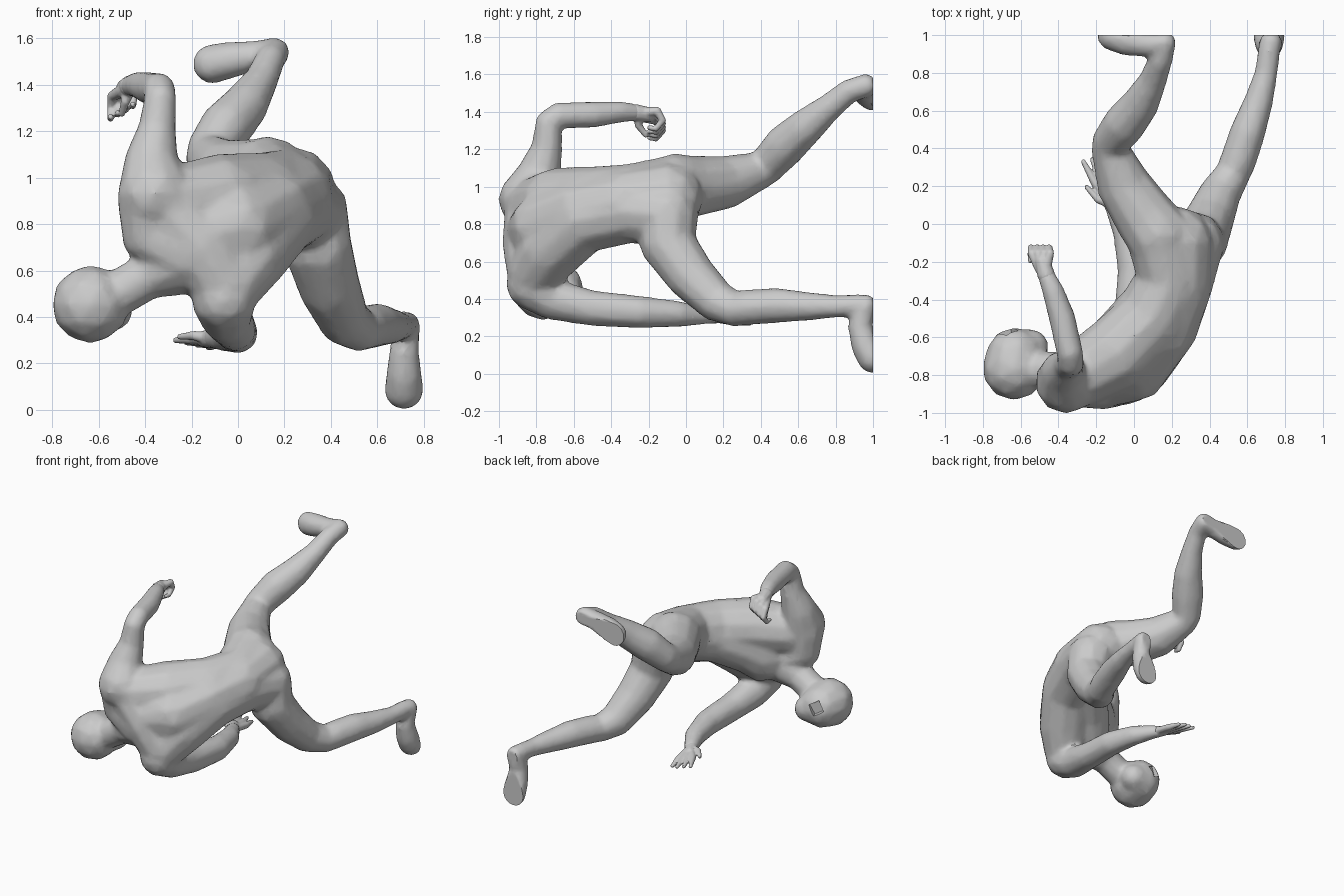
import bpy, bmesh, math
from mathutils import Vector, Matrix


def sweep(bm, pts):
    """Sphere swept along (x, y, z, radius) points."""
    for a, b in zip(pts, pts[1:]):
        a, b = Vector(a), Vector(b)
        step = max(0.006, 0.22 * min(a[3], b[3]))
        n = max(1, math.ceil((b.xyz - a.xyz).length / step))
        for i in range(n + 1):
            p = a.lerp(b, i / n)
            bmesh.ops.create_icosphere(bm, subdivisions=2, radius=p[3] * 1.03,
                                       matrix=Matrix.Translation(p.xyz))


def sculpt(name, chains, voxel, smooth, ratio, cutter=None):
    """Fuse the swept chains into one smooth skin."""
    bm = bmesh.new()
    for c in chains:
        sweep(bm, c)
    me = bpy.data.meshes.new(name)
    bm.to_mesh(me)
    bm.free()
    ob = bpy.data.objects.new(name, me)
    bpy.context.collection.objects.link(ob)
    bpy.ops.object.select_all(action='DESELECT')
    bpy.context.view_layer.objects.active = ob
    ob.select_set(True)
    m = ob.modifiers.new("fuse", 'REMESH')
    m.mode = 'VOXEL'
    m.voxel_size = voxel
    m = ob.modifiers.new("soften", 'SMOOTH')
    m.factor, m.iterations = 0.5, smooth
    m = ob.modifiers.new("reduce", 'DECIMATE')
    m.ratio = ratio
    if cutter:
        m = ob.modifiers.new("notch", 'BOOLEAN')
        m.operation, m.object = 'DIFFERENCE', cutter
    for mod in list(ob.modifiers):
        bpy.ops.object.modifier_apply(modifier=mod.name)
    # flat soles on the y = 1 plane
    for v in ob.data.vertices:
        v.co.y = min(v.co.y, 1.0)
        v.co.z = max(v.co.z, 0.0)
    bpy.ops.object.shade_smooth_by_angle(angle=math.radians(35))
    return ob


# torso: two flanks, back, belly and chest, shoulder girdle
torso = [
    [(0.13, -0.06, 1.0, .17), (0.19, -0.3, .955, .165), (0.1, -0.5, .92, .185),
     (-0.08, -0.68, .9, .2), (-0.28, -0.8, .88, .17)],
    [(0.31, -0.1, .85, .165), (0.25, -0.3, .87, .17), (0.16, -0.55, .82, .175),
     (0.04, -0.72, .67, .175), (-0.04, -0.81, .54, .145)],
    [(0.23, -0.1, .94, .19), (0.225, -0.33, .91, .185), (0.13, -0.56, .86, .19),
     (-0.01, -0.74, .78, .2), (-0.16, -0.8, .74, .17)],
    [(0.15, -0.35, .9, .17), (0.09, -0.45, .87, .17), (-0.06, -0.63, .77, .18),
     (-0.12, -0.72, .71, .2)],
    [(-0.3, -0.82, .86, .15), (-0.16, -0.81, .7, .17), (-0.07, -0.81, .56, .15)],
    [(-0.2, -0.8, .68, .17), (-0.38, -0.82, .75, .12), (-0.38, -0.83, .9, .14)],
]

# neck and head
head = [
    [(-0.22, -0.79, .66, .16), (-0.38, -0.78, .58, .1), (-0.52, -0.77, .5, .1)],
    [(-0.635, -0.765, .455, .165), (-0.63, -0.70, .455, .15)],
    [(-0.62, -0.70, .45, .14), (-0.545, -0.65, .43, .092)],
]

# legs with feet
low_leg = [
    [(0.31, -0.1, .85, .165), (0.345, -0.1, .7, .147), (0.395, 0.02, .53, .132),
     (0.455, 0.16, .39, .11), (0.52, 0.26, .345, .092), (0.55, 0.33, .355, .095),
     (0.6, 0.48, .365, .093), (0.66, 0.65, .36, .076), (0.7, 0.8, .36, .06),
     (0.715, 0.92, .365, .06)],
    [(0.725, 0.96, .365, .06), (0.715, 0.93, .25, .064),
     (0.715, 0.96, .15, .077), (0.715, 1.0, .087, .085)],
]
high_leg = [
    [(0.13, -0.06, 1.0, .175), (0.07, 0.02, 1.0, .165), (-0.05, 0.2, 1.02, .142),
     (-0.125, 0.39, 1.085, .1), (-0.12, 0.44, 1.12, .1), (-0.05, 0.53, 1.22, .113),
     (0.03, 0.63, 1.31, .099), (0.1, 0.76, 1.42, .073), (0.14, 0.87, 1.51, .064)],
    [(0.14, 0.87, 1.51, .064), (0.16, 0.96, 1.54, .063), (0.07, 0.95, 1.525, .065),
     (-0.04, 0.97, 1.505, .079), (-0.11, 1.0, 1.49, .085)],
]

# arms
low_arm = [
    [(-0.06, -0.82, .48, .14), (-0.05, -0.72, .4, .11), (-0.015, -0.5, .35, .094),
     (0.0, -0.25, .33, .086), (-0.04, -0.05, .32, .07), (-0.11, 0.1, .31, .047)],
]
high_arm = [
    [(-0.36, -0.84, .93, .16), (-0.375, -0.79, 1.05, .12), (-0.35, -0.745, 1.2, .083),
     (-0.335, -0.735, 1.34, .07), (-0.34, -0.68, 1.38, .07), (-0.38, -0.5, 1.385, .07),
     (-0.43, -0.35, 1.4, .057), (-0.47, -0.26, 1.395, .044)],
]

# helper that cuts the small notch in the face
bpy.ops.mesh.primitive_cube_add(size=0.08, location=(-0.67, -0.56, 0.49),
                                rotation=(0, 0.5, 0.35))
notch = bpy.context.object
notch.name = "face_notch_cutter"
notch.hide_render = True

sculpt("body", torso + head + low_leg + high_leg + low_arm + high_arm,
       0.017, 5, 0.4, notch)
bpy.data.objects.remove(notch)

# open hand: palm plus spread fingers
wrist = Vector((-0.11, 0.1, 0.31))
open_hand = [[(-0.105, 0.08, .31, .044), (-0.145, 0.16, .305, .036)]]
for i in range(4):
    k = Vector((-0.205 + 0.031 * i, 0.215 + 0.012 * i, .305 - .008 * i))
    tip = Vector((-0.268 + 0.047 * i, 0.33 + 0.012 * min(i, 4 - i), .30 - .01 * i))
    open_hand.append([(*wrist.lerp(k, .3), .026), (*k, .023), (*tip, .013)])
open_hand.append([(-0.13, 0.11, .31, .028), (-0.19, 0.13, .32, .02), (-0.25, 0.195, .315, .013)])
sculpt("open_hand", open_hand, 0.006, 3, 0.3)

# curled hand: palm plus hooked fingers
curled_hand = [[(-0.465, -0.27, 1.395, .046), (-0.485, -0.2, 1.385, .04)]]
for i in range(4):
    k = Vector((-0.445 - 0.032 * i, -0.155, 1.405 - 0.018 * i))
    curled_hand.append([(-0.47 - .008 * i, -0.24, 1.395 - .006 * i, .03), (*k, .022),
                        (k.x - .004, k.y + .03, k.z - .05, .018),
                        (k.x - .008, k.y - .005, k.z - .095, .015),
                        (k.x - .008, k.y - .04, k.z - .09, .013)])
curled_hand.append([(-0.47, -0.25, 1.38, .028), (-0.485, -0.255, 1.33, .02),
                    (-0.5, -0.215, 1.275, .014)])
sculpt("curled_hand", curled_hand, 0.006, 3, 0.3)
